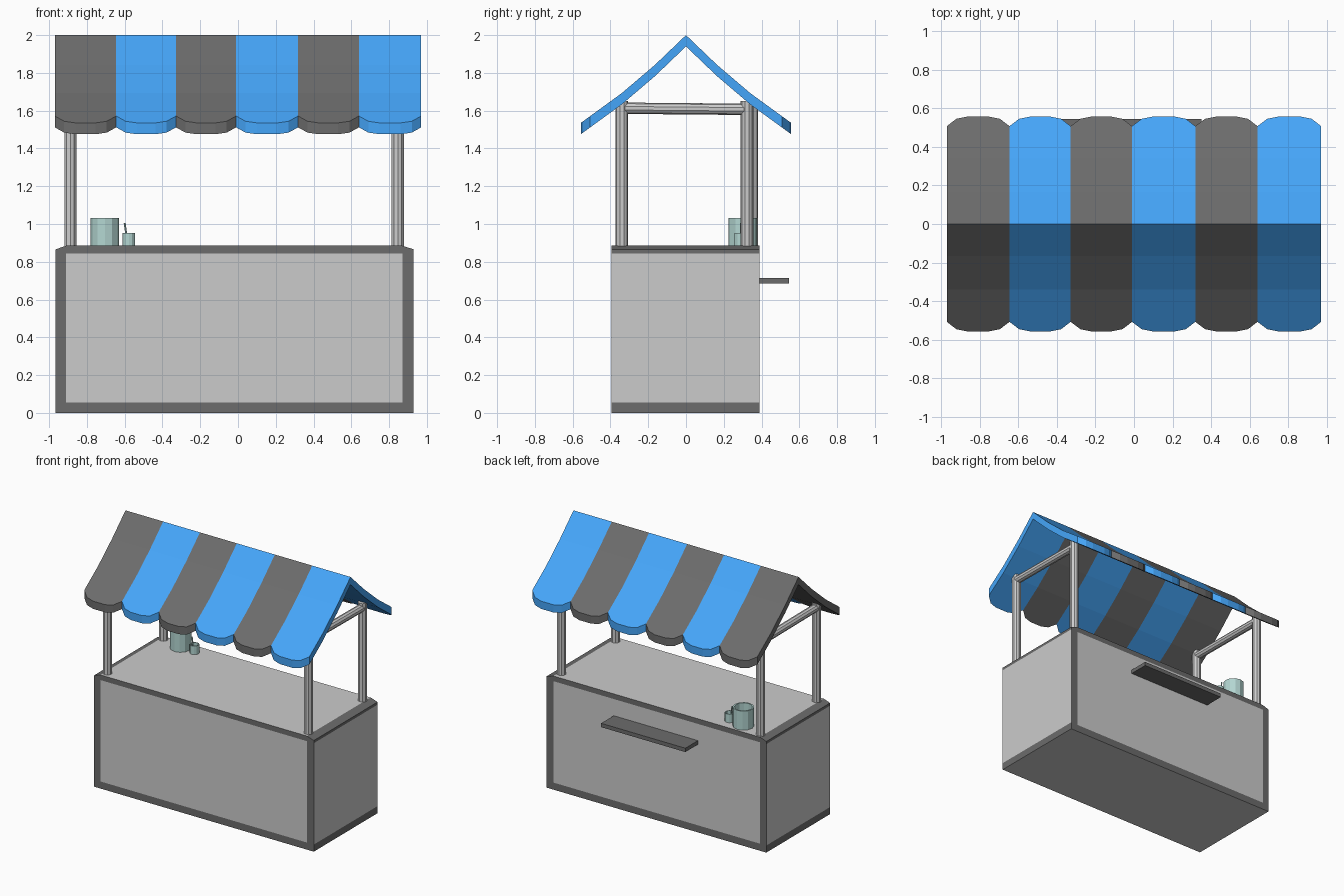
import bpy, bmesh, math
from mathutils import Matrix, Vector

if "Cube" in bpy.data.objects:
    bpy.data.objects.remove(bpy.data.objects["Cube"])


def material(name, rgb):
    m = bpy.data.materials.new(name)
    m.diffuse_color = (*rgb, 1)
    m.use_nodes = True
    m.node_tree.nodes["Principled BSDF"].inputs["Base Color"].default_value = m.diffuse_color
    return m


BLACK = material("black", (0.15, 0.15, 0.15))
BLUE = material("blue", (0.06, 0.38, 0.95))
TEAL = material("teal", (0.45, 0.67, 0.64))
GREY = material("grey", (0.8, 0.8, 0.8))


def finish(bm, name, *mats):
    bmesh.ops.recalc_face_normals(bm, faces=bm.faces)
    me = bpy.data.meshes.new(name)
    bm.to_mesh(me)
    bm.free()
    for m in mats:
        me.materials.append(m)
    ob = bpy.data.objects.new(name, me)
    bpy.context.collection.objects.link(ob)
    return ob


def box_bm(lo, hi):
    bm = bmesh.new()
    lo, hi = Vector(lo), Vector(hi)
    bmesh.ops.create_cube(bm, size=1, matrix=Matrix.Translation((lo + hi) / 2)
                          @ Matrix.Diagonal((*(hi - lo), 1)))
    return bm


def rod(name, a, b, r, sides, *mats):
    a, b = Vector(a), Vector(b)
    d = b - a
    bm = bmesh.new()
    turn = d.to_track_quat('Z', 'Y').to_matrix().to_4x4()
    bmesh.ops.create_cone(bm, cap_ends=True, segments=sides, radius1=r, radius2=r,
                          depth=d.length, matrix=Matrix.Translation((a + b) / 2) @ turn)
    return finish(bm, name, *mats)


def cup(name, x, y, r, z0, z1, wall):
    bm = bmesh.new()
    bmesh.ops.create_cone(bm, cap_ends=True, segments=12, radius1=r, radius2=r, depth=z1 - z0,
                          matrix=Matrix.Translation((x, y, (z0 + z1) / 2)))
    top = max(bm.faces, key=lambda f: f.calc_center_median().z)
    bmesh.ops.inset_region(bm, faces=[top], thickness=wall)
    floor = bmesh.ops.extrude_discrete_faces(bm, faces=[top])["faces"][0]
    bmesh.ops.translate(bm, verts=floor.verts, vec=(0, 0, (z0 - z1) * 0.9))
    finish(bm, name, TEAL)


# counter body: box cut along the trim lines, side top edges sloped, trim painted black
X0, X1, Y0, Y1, TOP = -0.965, 0.93, -0.395, 0.39, 0.885
bm = box_bm((X0, Y0, 0), (X1, Y1, TOP))
for co, no in (((-0.91, 0, 0), (1, 0, 0)), ((0.87, 0, 0), (1, 0, 0)),
               ((0, 0, 0.055), (0, 0, 1)), ((0, 0, 0.845), (0, 0, 1))):
    bmesh.ops.bisect_plane(bm, geom=bm.verts[:] + bm.edges[:] + bm.faces[:],
                           plane_co=co, plane_no=no)
for v in bm.verts:
    if v.co.z > 0.88 and (v.co.x < -0.95 or v.co.x > 0.92):
        v.co.z = 0.866
bm.normal_update()
for f in bm.faces:
    c, n = f.calc_center_median(), f.normal
    trim_x = c.x < -0.91 or c.x > 0.87
    trim_z = c.z < 0.055 or c.z > 0.845
    if abs(n.y) > 0.9:
        f.material_index = int(trim_x or trim_z)
    elif abs(n.x) > 0.9:
        f.material_index = int(trim_z)
    elif n.z > 0.5:
        f.material_index = int(trim_x)
finish(bm, "counter_body", GREY, BLACK)

# shelf on the back
finish(box_bm((-0.376, Y1 - 0.01, 0.685), (0.35, 0.545, 0.715)), "back_shelf", BLACK)

# corner posts and crossbars
for side, x, back_y in (("left", -0.887, 0.348), ("right", 0.846, 0.323)):
    rod(f"{side}_front_post", (x, -0.34, TOP - 0.01), (x, -0.34, 1.65), 0.034, 10)
    rod(f"{side}_back_post", (x, back_y, TOP - 0.01), (x, back_y, 1.65), 0.034, 10)
    rod(f"{side}_crossbar", (x, -0.34, 1.613), (x, back_y, 1.607), 0.03, 10)

# awning: sagging gable with scalloped eaves, one colour per stripe
edges = (-0.97, -0.645, -0.328, -0.01, 0.318, 0.64, 0.97)
columns = []
for a, b in zip(edges, edges[1:]):
    columns += [(a, 0.507), (a + 0.05, 0.545), (a + 0.11, 0.557),
                (b - 0.11, 0.557), (b - 0.05, 0.545)]
columns.append((edges[-1], 0.507))


def roof_z(y):
    prof = ((0, 2.0), (0.165, 1.842), (0.34, 1.693), (0.56, 1.533))
    for (ya, za), (yb, zb) in zip(prof, prof[1:]):
        if abs(y) <= yb:
            return za + (zb - za) * (abs(y) - ya) / (yb - ya)


bm = bmesh.new()
grid = [[bm.verts.new((x, y, roof_z(y)))
         for y in (-e, -0.34, -0.165, 0, 0.165, 0.34, e)] for x, e in columns]
for p, q in zip(grid, grid[1:]):
    for j in range(6):
        bm.faces.new((p[j], q[j], q[j + 1], p[j + 1]))
ext = bmesh.ops.extrude_face_region(bm, geom=bm.faces[:], use_keep_orig=True)["geom"]
bmesh.ops.translate(bm, verts=[g for g in ext if isinstance(g, bmesh.types.BMVert)],
                    vec=(0, 0, -0.06))
for f in bm.faces:
    x = f.calc_center_median().x
    f.material_index = sum(x > e for e in edges[1:-1]) % 2
finish(bm, "striped_awning", BLACK, BLUE)

# containers on the counter
cup("large_jar", -0.705, 0.30, 0.076, TOP - 0.002, 1.033, 0.012)
cup("small_cup", -0.578, 0.29, 0.034, TOP - 0.002, 0.952, 0.007)
rod("stirrer", (-0.585, 0.29, 0.9), (-0.6, 0.29, 1.005), 0.005, 6, TEAL)
